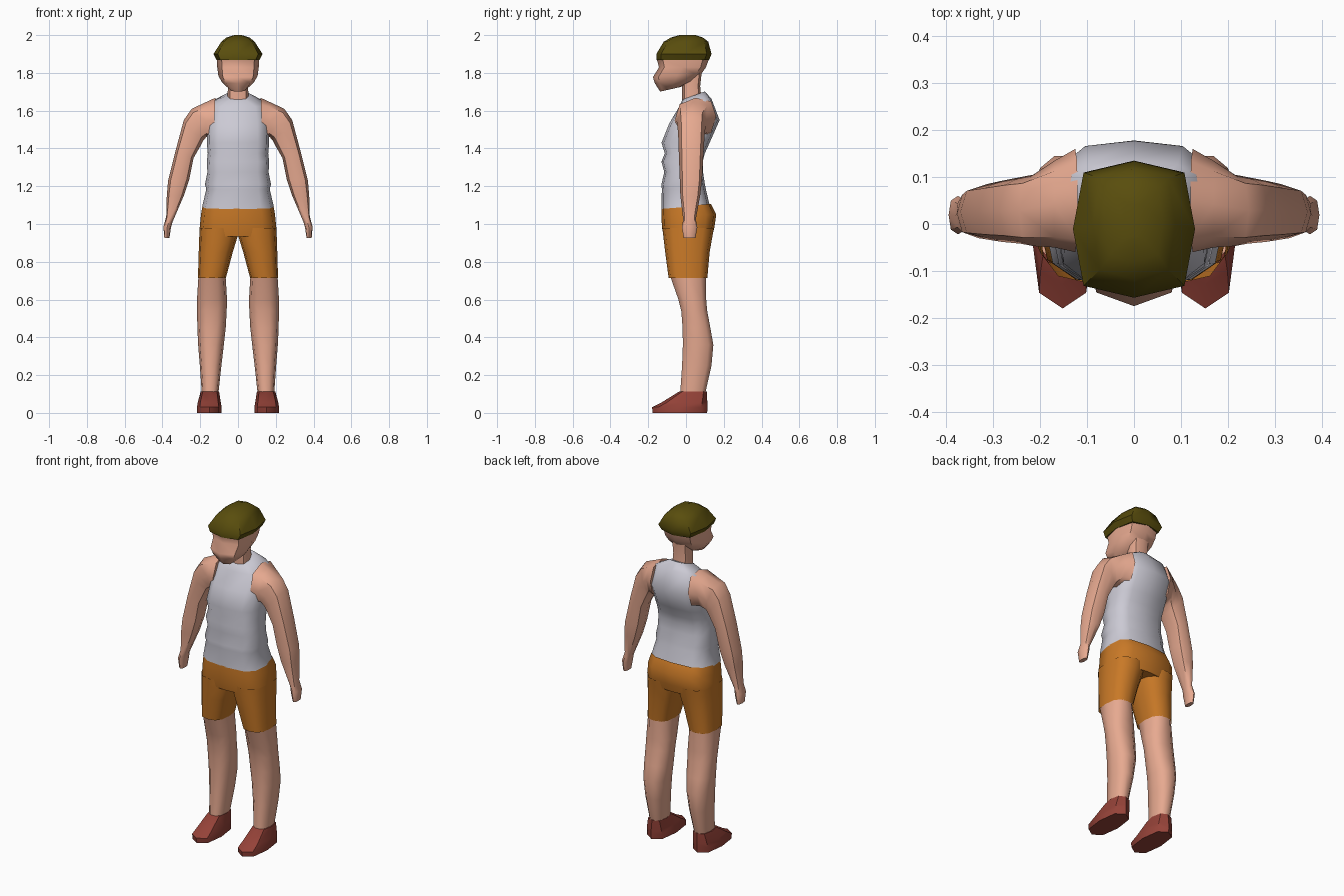
import bpy, bmesh, math


def material(name, rgb):
    m = bpy.data.materials.new(name)
    m.diffuse_color = (*rgb, 1)
    return m


SKIN = material("skin", (0.80, 0.40, 0.28))
SHIRT = material("shirt", (0.60, 0.59, 0.66))
ORANGE = material("shorts", (0.58, 0.19, 0.02))
OLIVE = material("cap", (0.10, 0.075, 0.004))
RED = material("shoe", (0.30, 0.055, 0.04))


def loft(name, rings, mat, n=8, power=0.8, caps=(True, True), mirror=False, angle=50):
    """Skin rings of (xa, za, xb, zb, y0, y1, tilt); a and b are the two side ends,
    tilt is how much higher the back (y1) is than the middle."""
    bm = bmesh.new()
    loops = []
    for xa, za, xb, zb, y0, y1, tilt in rings:
        loop = []
        for i in range(n):
            t = 2 * math.pi * i / n
            c, s = math.cos(t), math.sin(t)
            c = 0 if abs(c) < 1e-6 else math.copysign(abs(c) ** power, c)
            s = 0 if abs(s) < 1e-6 else math.copysign(abs(s) ** power, s)
            x = (xa + xb) / 2 + c * (xa - xb) / 2
            y = (y0 + y1) / 2 + s * (y1 - y0) / 2
            z = (za + zb) / 2 + c * (za - zb) / 2 + s * tilt
            loop.append(bm.verts.new((x, y, z)))
        loops.append(loop)
    for a, b in zip(loops, loops[1:]):
        for i in range(n):
            j = (i + 1) % n
            bm.faces.new((a[i], a[j], b[j], b[i]))
    for use, loop in zip(caps, (loops[0], loops[-1])):
        if use:
            bm.faces.new(loop)
    bmesh.ops.recalc_face_normals(bm, faces=bm.faces)
    me = bpy.data.meshes.new(name)
    bm.to_mesh(me)
    bm.free()
    me.materials.append(mat)
    ob = bpy.data.objects.new(name, me)
    bpy.context.collection.objects.link(ob)
    bpy.ops.object.select_all(action='DESELECT')
    ob.select_set(True)
    bpy.context.view_layer.objects.active = ob
    bpy.ops.object.shade_smooth_by_angle(angle=math.radians(angle))
    if mirror:
        mod = ob.modifiers.new("mirror", 'MIRROR')
        mod.use_mirror_merge = False
    return ob


def mid(z, hw, y0, y1, tilt=0.0):
    """Ring centred on x = 0."""
    return (hw, z, -hw, z, y0, y1, tilt)


def side(z, xo, xi, y0, y1, tilt=0.0):
    """Level ring on the +x side."""
    return (xo, z, xi, z, y0, y1, tilt)


# Cap
loft("cap", [mid(1.868, .113, -.156, .122), mid(1.90, .13, -.157, .135),
             mid(1.965, .088, -.118, .118), mid(1.987, .062, -.08, .09),
             mid(2.0, .02, -.035, .05)], OLIVE, power=0.55)

# Head with pointed nose and chin
loft("head", [mid(1.87, .112, -.154, .12), mid(1.83, .11, -.143, .106),
              mid(1.785, .104, -.175, .08, .008), mid(1.75, .085, -.165, .04, .005),
              mid(1.713, .045, -.137, -.03, .012)], SKIN, power=0.75)

# Neck
loft("neck", [mid(1.82, .055, -.02, .085), mid(1.73, .053, -.02, .075),
              mid(1.63, .058, -.02, .085)], SKIN, power=0.8)

# Sleeveless shirt with folds at the waist
loft("shirt", [mid(1.09, .19, -.13, .125, .01), mid(1.185, .168, -.128, .105),
               mid(1.21, .175, -.13, .10), mid(1.275, .162, -.115, .09),
               mid(1.33, .165, -.13, .088), mid(1.375, .16, -.112, .10),
               mid(1.43, .165, -.13, .125), mid(1.54, .163, -.09, .178, .01),
               mid(1.64, .145, -.038, .135, .022), mid(1.68, .06, -.02, .10, .022)],
     SHIRT, n=12, power=0.65, caps=(False, True))

# Arms with small fists
loft("arms", [(.12, 1.668, .13, 1.45, -.06, .16, .01), (.17, 1.645, .168, 1.46, -.05, .135, .005),
              (.245, 1.61, .185, 1.44, -.047, .105, 0), (.287, 1.55, .195, 1.42, -.042, .10, 0),
              (.33, 1.39, .235, 1.35, -.038, .092, 0), (.37, 1.23, .257, 1.24, -.033, .085, 0),
              (.377, 1.15, .287, 1.15, -.03, .075, 0), (.38, 1.04, .347, 1.01, -.015, .052, 0),
              (.395, .985, .355, .98, -.022, .06, 0), (.39, .925, .363, .925, -.012, .05, 0)],
     SKIN, power=0.8, mirror=True)

# Shorts: hips and two short legs
loft("shorts_hips", [mid(1.095, .188, -.13, .132, .012), mid(1.05, .196, -.131, .16),
                     mid(.98, .203, -.127, .15), mid(.935, .204, -.118, .138)],
     ORANGE, n=12, power=0.65, caps=(False, True))
loft("shorts_legs", [side(.98, .203, .0, -.125, .148), side(.935, .205, .002, -.12, .14),
                     side(.85, .208, .028, -.11, .125), side(.715, .212, .064, -.092, .113)],
     ORANGE, n=12, power=0.75, caps=(False, False), mirror=True)

# Bare legs
loft("legs", [side(.73, .209, .066, -.09, .111), side(.60, .217, .058, -.043, .11),
              side(.54, .217, .06, -.028, .115), side(.45, .215, .065, -.021, .132),
              side(.36, .211, .075, -.02, .148), side(.25, .202, .088, -.024, .138),
              side(.11, .192, .103, -.033, .106)],
     SKIN, n=10, power=0.8, mirror=True)

# Shoes with pointed toes
loft("shoes", [side(0, .217, .087, -.176, .112), side(.03, .217, .087, -.18, .114),
               side(.056, .213, .091, -.128, .113), side(.112, .198, .10, -.038, .11)],
     RED, power=0.75, mirror=True)
